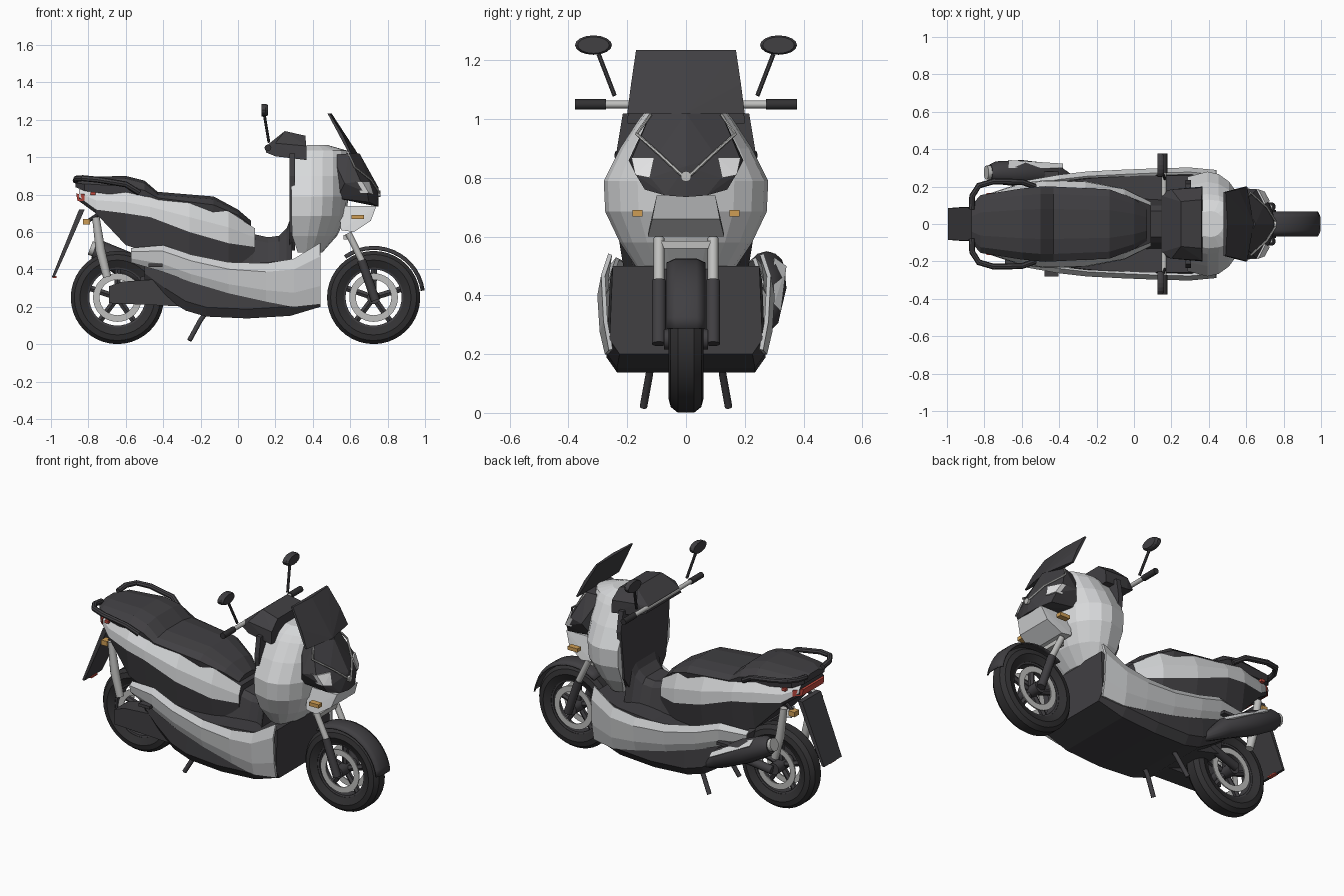
import bpy, bmesh, math
from mathutils import Vector

if "Cube" in bpy.data.objects:
    bpy.data.objects.remove(bpy.data.objects["Cube"])


def material(name, r, g, b):
    m = bpy.data.materials.new(name)
    m.use_nodes = True
    m.diffuse_color = (r, g, b, 1)
    m.node_tree.nodes["Principled BSDF"].inputs["Base Color"].default_value = (r, g, b, 1)
    return m


SILVER = material("silver paint", .68, .69, .7)
SATIN = material("satin silver", .6, .61, .62)
METAL = material("grey metal", .52, .52, .51)
DARK = material("dark plastic", .052, .05, .055)
BLACK = material("black rubber", .032, .031, .033)
LENS = material("white lens", .85, .85, .86)
ORANGE = material("orange lens", .62, .34, .09)
RED = material("red lens", .55, .07, .05)


def finish(name, bm, mats, smooth=False):
    bmesh.ops.recalc_face_normals(bm, faces=bm.faces)
    me = bpy.data.meshes.new(name)
    bm.to_mesh(me)
    bm.free()
    ob = bpy.data.objects.new(name, me)
    bpy.context.collection.objects.link(ob)
    for m in mats:
        me.materials.append(m)
    if smooth:
        bpy.ops.object.select_all(action="DESELECT")
        ob.select_set(True)
        bpy.context.view_layer.objects.active = ob
        bpy.ops.object.shade_smooth_by_angle(angle=math.radians(35))
    return ob


def loft(name, rings, mats, loop=False, smooth=False, painted=()):
    """Skin closed rings; ring spans listed in painted get the second material."""
    bm = bmesh.new()
    vs = [[bm.verts.new(p) for p in r] for r in rings]
    n, k = len(vs[0]), len(vs)
    for i in range(k if loop else k - 1):
        a, b = vs[i], vs[(i + 1) % k]
        for j in range(n):
            f = bm.faces.new((a[j], a[(j + 1) % n], b[(j + 1) % n], b[j]))
            f.material_index = 1 if j in painted else 0
    if not loop:
        bm.faces.new(vs[0])
        bm.faces.new(vs[-1])
    return finish(name, bm, mats, smooth)


def sheet(name, rows, mat, thick, smooth=False):
    bm = bmesh.new()
    vs = [[bm.verts.new(p) for p in r] for r in rows]
    for a, b in zip(vs, vs[1:]):
        for j in range(len(a) - 1):
            bm.faces.new((a[j], a[j + 1], b[j + 1], b[j]))
    mod = finish(name, bm, [mat], smooth).modifiers.new("thickness", "SOLIDIFY")
    mod.thickness, mod.offset = thick, 0


def hull(name, pts, mat, mirror=True):
    """Convex solid around the points, mirrored across the centre plane."""
    bm = bmesh.new()
    for x, y, z in pts:
        for s in ((1, -1) if mirror else (1,)):
            bm.verts.new((x, y * s, z))
    bmesh.ops.remove_doubles(bm, verts=bm.verts, dist=.0005)
    bmesh.ops.convex_hull(bm, input=bm.verts)
    bmesh.ops.dissolve_limit(bm, angle_limit=.02, verts=bm.verts, edges=bm.edges)
    finish(name, bm, [mat])


def box(name, c, s, mat):
    hull(name, [(c[0] + i * s[0] / 2, c[1] + j * s[1] / 2, c[2] + k * s[2] / 2)
                for i in (-1, 1) for j in (-1, 1) for k in (-1, 1)], mat, False)


def tube(name, pts, radii, mat, n=12):
    pts = [Vector(p) for p in pts]
    if not isinstance(radii, (list, tuple)):
        radii = [radii] * len(pts)
    rings = []
    for i, p in enumerate(pts):
        q = (pts[min(i + 1, len(pts) - 1)] - pts[max(i - 1, 0)]).to_track_quat("Z", "Y")
        rings.append([p + q @ Vector((radii[i] * math.cos(t), radii[i] * math.sin(t), 0))
                      for t in (math.tau * k / n for k in range(n))])
    loft(name, rings, [mat], smooth=True)


def lathe(name, cx, cz, profile, mat, n=40):
    rings = [[(cx + r * math.cos(t), y, cz + r * math.sin(t)) for r, y in profile]
             for t in (math.tau * k / n for k in range(n))]
    loft(name, rings, [mat], loop=True, smooth=True)


def both(pts, s):
    return [(x, y * s, z) for x, y, z in pts]


SIDES = (("left", 1), ("right", -1))

# Wheels
for end, x in (("front", .725), ("rear", -.645)):
    half = [(.16, .04), (.2, .06), (.23, .052), (.249, .028)]
    lathe(end + "_tyre", x, .25, half + [(r, -y) for r, y in half[::-1]], BLACK)
    lathe(end + "_rim", x, .25, [(.17, .04), (.15, .035), (.15, -.035), (.17, -.04)], DARK)
    tube(end + "_hub", [(x, -.075, .25), (x, .075, .25)], .035, DARK)
    for s in (-1, 1):
        lathe(end + "_brake_disc", x, .25, [(.13, s * .045), (.13, s * .052),
              (.095, s * .052), (.095, s * .045)], METAL)
    for k in range(5):
        a = math.tau * k / 5 + .3
        tube(end + "_spoke", [(x + r * math.cos(a), 0, .25 + r * math.sin(a))
                              for r in (.02, .16)], .018, DARK, 6)

# Front fender
rows = []
for k in range(15):
    a = math.radians(125 - 117 * k / 14)
    rows.append([(.725 + r * math.cos(a), y, .25 + r * math.sin(a))
                 for y, r in ((-.065, .258), (-.035, .272), (.035, .272), (.065, .258))])
sheet("front_fender", rows, DARK, .008, True)

# Fork, stand, pegs, rear shocks and indicators
box("fork_clamp", (.59, 0, .572), (.05, .17, .025), METAL)
for side, s in SIDES:
    tube(side + "_fork_upper", both([(.59, .092, .595), (.675, .092, .42)], s), .018, METAL)
    tube(side + "_fork_lower", both([(.66, .092, .45), (.735, .092, .235)], s), .024, DARK)
    tube(side + "_stand_leg", both([(-.17, .12, .17), (-.2, .125, .13), (-.26, .145, .02)], s), .013, DARK)
    box(side + "_foot_peg", (-.44, s * .26, .422), (.075, .04, .018), DARK)
    tube(side + "_shock", both([(-.76, .14, .68), (-.735, .14, .5), (-.7, .14, .36)], s), [.02, .026, .022], METAL)
    box(side + "_front_indicator", (.64, s * .165, .68), (.065, .035, .022), ORANGE)
    box(side + "_rear_indicator", (-.81, s * .115, .655), (.04, .045, .03), ORANGE)
    tube(side + "_indicator_stalk", both([(-.74, .1, .7), (-.8, .11, .66)], s), .01, DARK, 8)

# Engine, swing arm and exhaust
hull("engine", [(-.52, .12, .27), (-.25, .16, .18), (-.52, .12, .36), (-.25, .16, .44)], DARK)
hull("swing_arm", [(x, y, z) for y in (-.21, -.09) for x, z in
                   ((-.69, .22), (-.69, .31), (-.62, .335), (-.4, .35), (-.26, .34), (-.24, .2))], DARK, False)
tube("axle_arm", [(-.645, .09, .25), (-.4, .12, .3)], .025, DARK)
tube("muffler", [(-.77, .275, .505), (-.74, .275, .495), (-.6, .27, .425), (-.42, .262, .33), (-.3, .22, .24)],
     [.045, .06, .072, .058, .018], DARK)
tube("muffler_tip", [(-.79, .275, .515), (-.75, .275, .5)], .038, METAL)
hull("heat_shield", [(-.67, .3, .53), (-.67, .342, .5), (-.38, .323, .345),
                     (-.38, .3, .37), (-.64, .28, .45)], SILVER, False)

# Belly
rings = []
for x, zb, zt, w in ((-.5, .33, .44, .2), (-.39, .25, .47, .23), (-.28, .18, .45, .25), (-.17, .148, .43, .26),
                     (.05, .138, .43, .27), (.28, .152, .45, .27), (.44, .2, .5, .26)):
    half = [(x, w * .87, zb), (x, w, zb + .05), (x, w * .96, zt)]
    rings.append(half + both(half[::-1], -1))
loft("belly", rings, [DARK])

# Floor tunnel curving up into the leg shield
rings = []
for x, zt, w in ((-.02, .6, .11), (.08, .59, .1), (.16, .572, .1), (.22, .58, .105), (.26, .62, .12), (.29, .7, .14)):
    half = [(x, w * 1.4, .4), (x, w, zt - .03), (x, w * .7, zt)]
    rings.append(half + both(half[::-1], -1))
loft("floor_tunnel", rings, [DARK])

# Side panels
for side, s in SIDES:
    rows = []
    for x, zt, zb, y in ((-.57, .51, .44, .215), (-.4, .525, .39, .245), (-.25, .475, .335, .262), (-.05, .435, .275, .272),
                         (.15, .43, .23, .28), (.3, .455, .2, .283), (.44, .54, .215, .27)):
        rows.append(both([(x, y - .012, zt), (x, y + .012, zt * .78 + zb * .22),
                          (x, y + .004, zt * .3 + zb * .7), (x, y - .014, zb)], s))
    sheet(side + "_side_panel", rows, SATIN, .014)

# Tail body: silver upper band over a dark lower band
rings = []
for x, zl, zm, zt, w in ((-.85, .765, .785, .83, .12), (-.76, .7, .72, .82, .168), (-.6, .53, .7, .82, .22),
                         (-.47, .49, .68, .79, .235), (-.26, .43, .6, .76, .23), (-.05, .42, .54, .71, .19),
                         (.09, .43, .52, .62, .12)):
    half = [(x, w * .88, zl), (x, w, zm), (x, w * .98, (zm + zt) / 2), (x, w * .82, zt)]
    rings.append(half + both(half[::-1], -1))
loft("tail_body", rings, [DARK, SILVER], painted=(1, 2, 4, 5))

# Seat
rings = []
for x, zb, zt, w in ((-.87, .84, .88, .1), (-.82, .82, .895, .155), (-.6, .79, .9, .19), (-.5, .77, .875, .2),
                     (-.43, .75, .815, .2), (-.13, .7, .79, .185), (0, .66, .72, .135), (.07, .61, .66, .09)):
    half = [(x, w * .95, zb), (x, w, zb * .5 + zt * .5), (x, w * .8, zt - .015), (x, w * .4, zt)]
    rings.append(half + both(half[::-1], -1))
loft("seat", rings, [DARK])

# Grab rails, tail light and rear mudguard
for side, s in SIDES:
    tube(side + "_grab_rail", both([(-.53, .2, .81), (-.6, .225, .855), (-.75, .228, .88), (-.83, .205, .888),
                                    (-.865, .15, .885), (-.868, .08, .875)], s), .016, DARK, 8)
    box(side + "_tail_marker", (-.775, s * .155, .805), (.025, .022, .016), RED)
hull("tail_light", [(-.865, .1, .805), (-.858, .105, .765), (-.82, .142, .768), (-.82, .142, .803)], RED)
hull("rear_mudguard", [(-.85, .09, .72), (-.82, .09, .72), (-.93, .09, .47), (-.995, .085, .36), (-.98, .085, .36)], DARK)
box("rear_reflector", (-.982, 0, .36), (.022, .06, .009), RED)

# Front fairing
rings = []
for z, xb, xf, w in ((.49, .32, .45, .165), (.58, .29, .53, .225), (.685, .285, .58, .275), (.79, .285, .59, .28),
                     (.9, .285, .59, .225), (1, .285, .59, .16), (1.035, .3, .585, .13), (1.065, .37, .48, .07)):
    xm = xb + (xf - xb) * .35
    arc = [math.radians(-90 + 18 * k) for k in range(11)]
    rings.append([(xb, -w * .9, z)] + [(xm + (xf - xm) * math.cos(t), w * math.sin(t), z) for t in arc] + [(xb, w * .9, z)])
loft("front_fairing", rings, [SILVER])
hull("nose_panel", [(.62, .13, .6), (.71, .115, .66), (.74, .1, .74), (.55, .13, .61), (.54, .1, .74)], SILVER)
hull("leg_shield", [(x, y, z) for x in (.275, .305) for y, z in ((.215, 1.02), (.235, .9), (.2, .6), (.13, .5))], DARK)

# Headlight mask, lamps and trim
lamp = [(.7, .105, .87), (.66, .183, .87), (.722, .12, .8), (.695, .17, .81)]
hull("headlight_mask", [(.65, 0, 1.02), (.59, .12, 1.02), (.57, .195, .86), (.7, .14, .76), (.742, .07, .74),
                        (.75, 0, .84), (.752, 0, .735), (.5, .1, 1.01), (.53, .15, .78)]
     + [(x - .004, y, z) for x, y, z in lamp], DARK)
for side, s in SIDES:
    hull(side + "_headlight", both([(x + d, y + .003, z) for x, y, z in lamp for d in (.004, -.04)], s), LENS, False)
    tube(side + "_headlight_trim", both([(.595, .12, 1.015), (.622, .168, .95), (.71, .09, .88), (.757, .015, .81)], s),
         .006, METAL, 6)
tube("nose_stud", [(.73, 0, .805), (.762, 0, .805)], .018, METAL)

# Windshield
edge = [(.49, .17, 1.235), (.5, 0, 1.235), (.56, .187, 1.12), (.575, 0, 1.12), (.605, .2, 1.02), (.64, 0, 1.02)]
hull("windshield", edge + [(x - .012, y, z) for x, y, z in edge], DARK)

# Handlebar cowl
hull("handlebar_cowl", [(.15, .15, 1.06), (.15, .17, 1.025), (.25, .12, 1.14), (.36, .13, 1.115), (.365, .195, 1.06),
                        (.365, .2, .985), (.2, .185, 1.075), (.2, .185, 1.005)], DARK)

# Handlebar, grips and mirrors
tube("handlebar", [(.16, -.3, 1.05), (.16, .3, 1.05)], .013, METAL)
for side, s in SIDES:
    tube(side + "_grip", both([(.16, .272, 1.05), (.16, .378, 1.05)], s), .018, BLACK)
    tube(side + "_mirror_stem", both([(.165, .243, 1.08), (.142, .297, 1.22)], s), .008, DARK, 8)
    rings = [[(x, s * .315 + .063 * f * math.cos(t), 1.252 + .033 * f * math.sin(t))
              for t in (math.tau * k / 16 for k in range(16))] for x, f in ((.125, 1), (.148, 1), (.16, .85))]
    loft(side + "_mirror", rings, [DARK])
